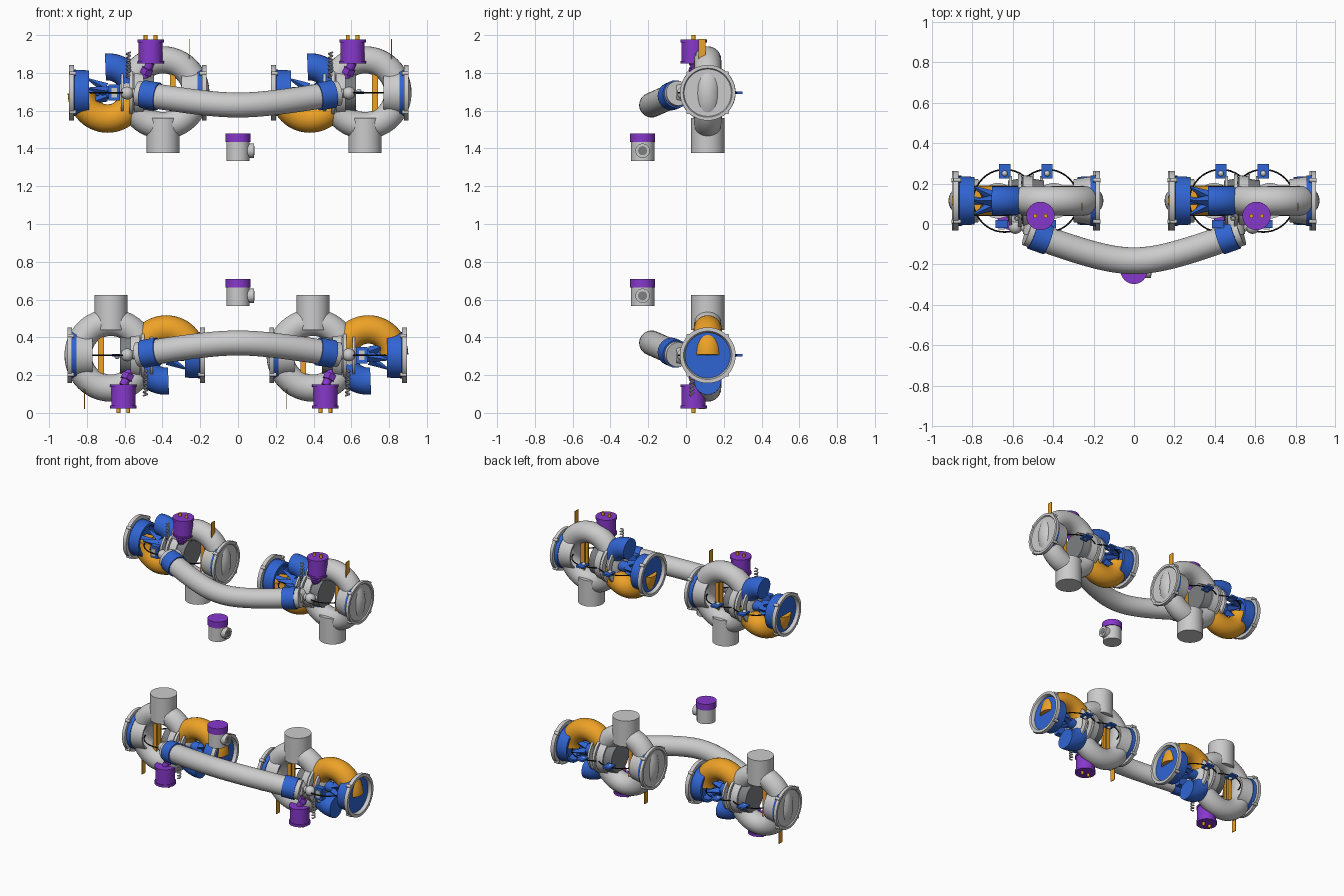
import bpy, bmesh, math
from mathutils import Matrix, Vector

if "Cube" in bpy.data.objects:
    bpy.data.objects.remove(bpy.data.objects["Cube"])

YC, ZC = 0.115, 1.695          # axis of the upper left valve unit
BLUE, ORANGE = (0.03, 0.13, 0.65, 1), (0.85, 0.36, 0.02, 1)
PURPLE, BLACK, DARK = (0.24, 0.04, 0.6, 1), (0.01, 0.01, 0.01, 1), (0.2, 0.21, 0.22, 1)
mats = {}


def finish(bm, name, color=None):
    bmesh.ops.remove_doubles(bm, verts=bm.verts, dist=1e-5)
    bmesh.ops.recalc_face_normals(bm, faces=bm.faces)
    for f in bm.faces:
        f.smooth = True
    for e in bm.edges:
        e.smooth = e.calc_face_angle(0) < math.radians(35)
    me = bpy.data.meshes.new(name)
    bm.to_mesh(me)
    bm.free()
    ob = bpy.data.objects.new(name, me)
    bpy.context.collection.objects.link(ob)
    if color:
        if color not in mats:
            mats[color] = bpy.data.materials.new("paint")
            mats[color].diffuse_color = color
        me.materials.append(mats[color])
    return ob


def rod(name, a, b, r, color=None, r2=None, n=32):
    a, b = Vector(a), Vector(b)
    d = b - a
    bm = bmesh.new()
    M = Matrix.Translation((a + b) / 2) @ d.to_track_quat('Z', 'Y').to_matrix().to_4x4()
    bmesh.ops.create_cone(bm, cap_ends=True, segments=n, radius1=r,
                          radius2=r if r2 is None else r2, depth=d.length, matrix=M)
    return finish(bm, name, color)


def box(name, c, size, color=None, rot=0):
    bm = bmesh.new()
    M = Matrix.Translation(c) @ Matrix.Rotation(rot, 4, 'Y') @ Matrix.Diagonal((*size, 1))
    bmesh.ops.create_cube(bm, size=1, matrix=M)
    return finish(bm, name, color)


def ball(name, c, r, color=None):
    bm = bmesh.new()
    bmesh.ops.create_uvsphere(bm, u_segments=24, v_segments=12, radius=r, matrix=Matrix.Translation(c))
    return finish(bm, name, color)


def lathe(name, prof, color=None, closed=False):
    """Turn (x, radius) points round the unit's long axis."""
    bm = bmesh.new()
    n = 48
    rings = [[bm.verts.new((x, YC + r * math.cos(2 * math.pi * i / n), ZC + r * math.sin(2 * math.pi * i / n)))
              for i in range(n)] for x, r in prof]
    pairs = list(zip(rings, rings[1:]))
    if closed:
        pairs.append((rings[-1], rings[0]))
    else:
        bm.faces.new(rings[0])
        bm.faces.new(rings[-1])
    for p, q in pairs:
        for i in range(n):
            bm.faces.new((p[i], p[(i + 1) % n], q[(i + 1) % n], q[i]))
    return finish(bm, name, color)


def sweep(name, pts, r, color=None, n=24, closed=False):
    """Round tube along a path."""
    pts = [Vector(p) for p in pts]
    bm = bmesh.new()
    rings, up = [], None
    for i, p in enumerate(pts):
        if closed:
            t = pts[(i + 1) % len(pts)] - pts[i - 1]
        else:
            t = pts[min(i + 1, len(pts) - 1)] - pts[max(i - 1, 0)]
        t.normalize()
        up = t.orthogonal() if up is None else up
        up = (up - t * up.dot(t)).normalized()
        s = t.cross(up)
        rings.append([bm.verts.new(p + r * (up * math.cos(2 * math.pi * k / n) + s * math.sin(2 * math.pi * k / n)))
                      for k in range(n)])
    pairs = list(zip(rings, rings[1:]))
    if closed:
        pairs.append((rings[-1], rings[0]))
    else:
        bm.faces.new(rings[0])
        bm.faces.new(rings[-1])
    for p, q in pairs:
        for k in range(n):
            bm.faces.new((p[k], p[(k + 1) % n], q[(k + 1) % n], q[k]))
    return finish(bm, name, color)


def arc(cx, R, a0, a1, n):
    return [(cx + R * math.cos(math.radians(a0 + (a1 - a0) * i / n)), YC,
             ZC + R * math.sin(math.radians(a0 + (a1 - a0) * i / n))) for i in range(n + 1)]


# ---- valve unit (upper left one; the others are copies) ----
XG, XO = -0.397, -0.69         # centres of grey loop and orange/blue bend
U = []
# bent pipes
U += [sweep("grey_loop_pipe", arc(XG, 0.174, 0, 360, 48)[:-1], 0.072, closed=True),
      sweep("orange_bend", arc(XO, 0.137, 180, 360, 28), 0.075, ORANGE),
      sweep("blue_bend", arc(XO, 0.137, 8, 95, 16), 0.072, BLUE),
      rod("outlet_pipe", (XG, YC, 1.375), (XG, YC, 1.56), 0.088, n=48)]
# blue end cup and its grey rim
U += [lathe("blue_end_cup", [(-0.79, 0.10), (-0.79, 0.118), (-0.865, 0.122), (-0.885, 0.14), (-0.885, 0.128),
                             (-0.872, 0.125), (-0.872, 0.001), (-0.862, 0.001), (-0.855, 0.105)], BLUE, True),
      lathe("end_rim", [(-0.895, 0.128), (-0.895, 0.148), (-0.868, 0.148), (-0.868, 0.12), (-0.88, 0.12)], None, True)]
# grey end cap with blue band
U += [lathe("grey_end_barrel", [(-0.30, 0.095), (-0.30, 0.106), (-0.20, 0.122), (-0.20, 0.11)], None, True),
      lathe("blue_band", [(-0.215, 0.11), (-0.215, 0.124), (-0.188, 0.127), (-0.188, 0.11)], BLUE, True),
      lathe("grey_end_cap", [(-0.19, 0.115), (-0.19, 0.147), (-0.168, 0.147), (-0.168, 0.13), (-0.175, 0.125),
                             (-0.175, 0.001), (-0.185, 0.001)], None, True)]
# central barrel and flanges
U += [lathe("central_barrel", [(-0.555, 0.118), (-0.445, 0.1)], DARK),
      lathe("barrel_shell", [(-0.55, 0.11), (-0.55, 0.126), (-0.5, 0.12), (-0.5, 0.11)], None, True),
      lathe("inner_flange", [(-0.575, 0.09), (-0.575, 0.132), (-0.557, 0.132), (-0.557, 0.09)], None, True),
      lathe("outer_flange", [(-0.62, 0.085), (-0.62, 0.122), (-0.605, 0.122), (-0.605, 0.085)], None, True),
      rod("hub_shaft", (-0.70, YC, ZC), (-0.55, YC, ZC), 0.035, BLUE)]
# blue claws round the shaft
for k in range(5):
    a = 2 * math.pi * k / 5 + 0.3
    dy, dz = math.cos(a), math.sin(a)
    U.append(rod("blue_claw", (-0.79, YC + .07 * dy, ZC + .07 * dz), (-0.70, YC + .025 * dy, ZC + .025 * dz),
                 0.006, BLUE, 0.028, 4))
U.append(rod("claw_spindle", (-0.86, YC, ZC), (-0.70, YC, ZC), 0.018, BLUE, n=16))
# side boxes, tabs and wire hoops
U += [box("side_box", (-0.655, 0.0, ZC), (0.06, 0.04, 0.085), BLUE),
      box("side_box_lid", (-0.655, -0.022, ZC), (0.03, 0.008, 0.05))]
for x in (-0.64, -0.43):
    U += [box("blue_tab", (x, 0.262, ZC), (0.055, 0.072, 0.012), BLUE),
          ball("tab_bolt", (x, 0.25, ZC + 0.006), 0.014),
          sweep("wire_hoop", [(x + .155 * math.cos(i * math.pi / 20), YC + .155 * math.sin(i * math.pi / 20), ZC)
                              for i in range(40)], 0.004, BLACK, 8, True)]
# orange plates and inner bars
U += [box("orange_plate", (-0.258, 0.085, 1.925), (0.005, 0.038, 0.11), ORANGE)]
for y in (0.095, 0.135):
    U.append(box("orange_bar", (-0.345, y, ZC), (0.03, 0.015, 0.22), ORANGE))
# coil spring
U.append(sweep("coil_spring", [(-0.58 + .01 * math.cos(i * math.pi / 4), 0.03 + .01 * math.sin(i * math.pi / 4),
                                1.77 + .14 * i / 56) for i in range(57)], 0.005, None, 6))
# purple actuator
px, py = -0.463, 0.04
U += [rod("actuator_body", (px, py, 1.85), (px, py, 1.97), 0.064, PURPLE, n=40),
      rod("actuator_top", (px, py, 1.96), (px, py, 1.977), 0.07, PURPLE, n=40),
      rod("actuator_lower_ring", (px, py, 1.85), (px, py, 1.862), 0.07, PURPLE, n=40),
      rod("actuator_neck", (px, py, 1.855), (-0.50, 0.06, 1.77), 0.022, PURPLE),
      rod("actuator_neck_collar", (-0.477, 0.047, 1.825), (-0.49, 0.055, 1.795), 0.035, PURPLE, n=6)]
for d in (-0.026, 0.026):
    U.append(rod("actuator_pin", (px + d, py, 1.96), (px + d, py, 2.0), 0.01, ORANGE, n=16))
# small lugs on both end rims
for x in (-0.875, -0.185):
    for k in range(4):
        a = math.pi / 4 + k * math.pi / 2
        y, z = YC + .145 * math.cos(a), ZC + .145 * math.sin(a)
        U.append(rod("rim_lug", (x - .018, y, z), (x + .018, y, z), 0.011, n=12))

# ---- curved header pipe joining the two units ----
P = []
path = []
for i in range(41):
    x = -0.53 + 1.06 * i / 40
    s = (math.sqrt(x * x + 0.05) - math.sqrt(0.05)) / (math.sqrt(.53 ** 2 + .05) - math.sqrt(.05))
    path.append((x, -0.182 + 0.14 * s, 1.63 + 0.062 * s))
P.append(sweep("header_pipe", path, 0.066, n=40))
P.append(sweep("blue_collar", path[1:5], 0.074, BLUE, 40))
P.append(sweep("blue_collar", path[-5:-1], 0.074, BLUE, 40))
for s in (-1, 1):
    P += [ball("pipe_end_valve", (s * 0.587, -0.015, 1.693), 0.034),
          rod("pipe_end_stub", (s * 0.51, -0.04, 1.692), (s * 0.61, 0.03, 1.693), 0.022),
          rod("pipe_elbow", (s * 0.5, -0.05, 1.692), (s * 0.5, 0.06, 1.695), 0.05)]

# ---- copies: right-hand unit, then the lower row turned over ----
shift = Matrix.Translation((1.07, 0, 0))
turn = Matrix.Translation((0, 0, 2.0)) @ Matrix.Rotation(math.pi, 4, 'Y')


def copies(objs, ms):
    for o in objs:
        for m in ms:
            c = o.copy()
            bpy.context.collection.objects.link(c)
            c.matrix_world = m


copies(U, (shift, turn, turn @ shift))
copies(P, (turn,))

# ---- separate small valves ----
for z in (1.333, 0.565):
    rod("small_valve_body", (0, -0.23, z), (0, -0.23, z + 0.102), 0.062, n=40)
    rod("small_valve_cap", (0, -0.23, z + 0.1), (0, -0.23, z + 0.145), 0.067, PURPLE, n=40)
    rod("small_valve_port", (0, -0.23, z + 0.055), (0.085, -0.23, z + 0.055), 0.038)
    rod("small_valve_bore", (0.08, -0.23, z + 0.055), (0.087, -0.23, z + 0.055), 0.024, DARK)

for m in bpy.data.materials:
    if m.users and not m.is_grease_pencil:
        m.use_nodes = True
        m.node_tree.nodes["Principled BSDF"].inputs["Base Color"].default_value = m.diffuse_color
